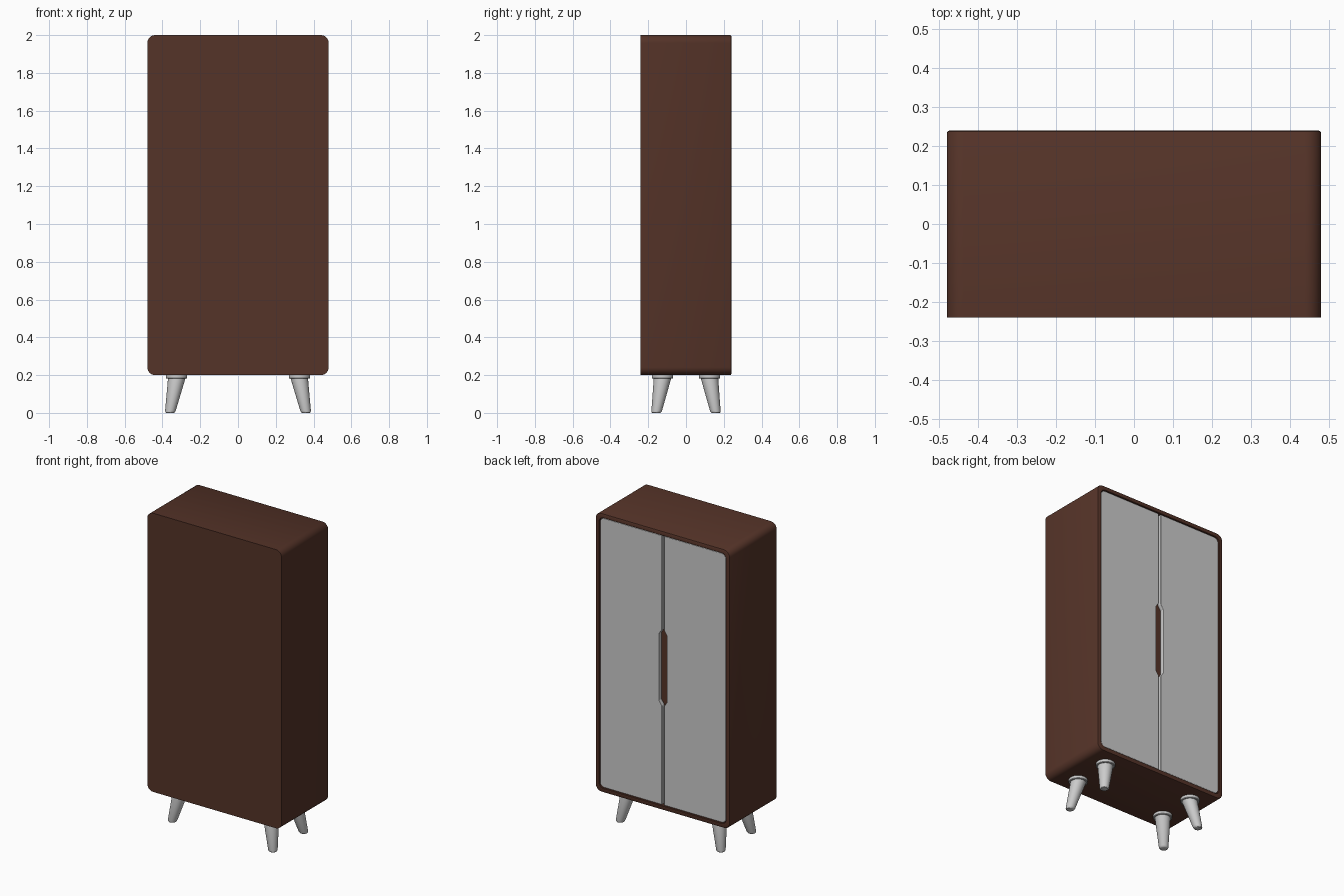
import bpy, bmesh
from math import cos, sin, pi

if "Cube" in bpy.data.objects:
    bpy.data.objects.remove(bpy.data.objects["Cube"])

wood = bpy.data.materials.new("dark_wood")
wood.diffuse_color = (0.09, 0.033, 0.021, 1)
wood.use_nodes = True
wood.node_tree.nodes["Principled BSDF"].inputs["Base Color"].default_value = wood.diffuse_color


def finish(name, bm, mat=None, angle=0.6):
    bmesh.ops.recalc_face_normals(bm, faces=bm.faces[:])
    me = bpy.data.meshes.new(name)
    bm.to_mesh(me)
    bm.free()
    ob = bpy.data.objects.new(name, me)
    bpy.context.collection.objects.link(ob)
    if mat:
        me.materials.append(mat)
    bpy.context.view_layer.objects.active = ob
    ob.select_set(True)
    bpy.ops.object.shade_smooth_by_angle(angle=angle)
    ob.select_set(False)
    return ob


def arc(cx, cz, r, start, n=8):
    return [(cx + r * cos(start + pi / 2 * i / n), cz + r * sin(start + pi / 2 * i / n))
            for i in range(n + 1)]


def rounded_rect(w, z0, z1, r):
    return (arc(w - r, z1 - r, r, 0) + arc(r - w, z1 - r, r, pi / 2)
            + arc(r - w, z0 + r, r, pi) + arc(w - r, z0 + r, r, 1.5 * pi))


def loft(bm, rings):
    """Skin a list of equal-length rings of 3D points and cap both ends."""
    loops = [[bm.verts.new(p) for p in ring] for ring in rings]
    n = len(loops[0])
    for a, b in zip(loops, loops[1:]):
        for i in range(n):
            j = (i + 1) % n
            bm.faces.new((a[i], a[j], b[j], b[i]))
    bm.faces.new(loops[0])
    bm.faces.new(loops[-1])


# Cabinet body: rounded shell with a shallow recess for the doors (+y side)
bm = bmesh.new()
steps = [(0, -0.24), (0, 0.234), (0.002, 0.238), (0.006, 0.24),
         (0.026, 0.24), (0.028, 0.238), (0.028, 0.208)]
loft(bm, [[(x, y, z) for x, z in rounded_rect(0.48 - d, 0.2 + d, 2.0 - d, 0.042 - d * 0.4)]
          for d, y in steps])
finish("cabinet_body", bm, wood)

# Doors: half panels with rounded outer corners and a finger notch at the seam
EDGE, SEAM, Z0, Z1, R = 0.449, 0.008, 0.231, 1.969, 0.029
notch = [(SEAM, 1.36), (0.028, 1.33), (0.028, 0.90), (SEAM, 0.87)]
profile = ([(SEAM, Z0)] + arc(EDGE - R, Z0 + R, R, -pi / 2)
           + arc(EDGE - R, Z1 - R, R, 0) + [(SEAM, Z1)] + notch)
for side, name in ((-1, "left_door"), (1, "right_door")):
    bm = bmesh.new()
    loft(bm, [[(side * x, y, z) for x, z in profile] for y in (0.209, 0.235)])
    door = finish(name, bm)
    bev = door.modifiers.new("soft_edges", "BEVEL")
    bev.width, bev.segments, bev.limit_method = 0.002, 2, "ANGLE"

# Splayed tapered legs with a round collar
leg_steps = [(0.0, 0.021), (0.003, 0.025), (0.010, 0.028), (0.182, 0.046)]
collar_steps = [(0.181, 0.044), (0.181, 0.053), (0.184, 0.056), (0.201, 0.056)]


def ring(cx, cy, z, r, n=32):
    return [(cx + r * cos(2 * pi * i / n), cy + r * sin(2 * pi * i / n), z) for i in range(n)]


for sx, h in ((-1, "left"), (1, "right")):
    for sy, d in ((-1, "front"), (1, "back")):
        bm = bmesh.new()
        loft(bm, [ring(sx * (0.36 - 0.035 * z / 0.18), sy * (0.157 - 0.032 * z / 0.18), z, r)
                  for z, r in leg_steps])
        loft(bm, [ring(sx * 0.325, sy * 0.125, z, r) for z, r in collar_steps])
        finish(f"{d}_{h}_leg", bm)
